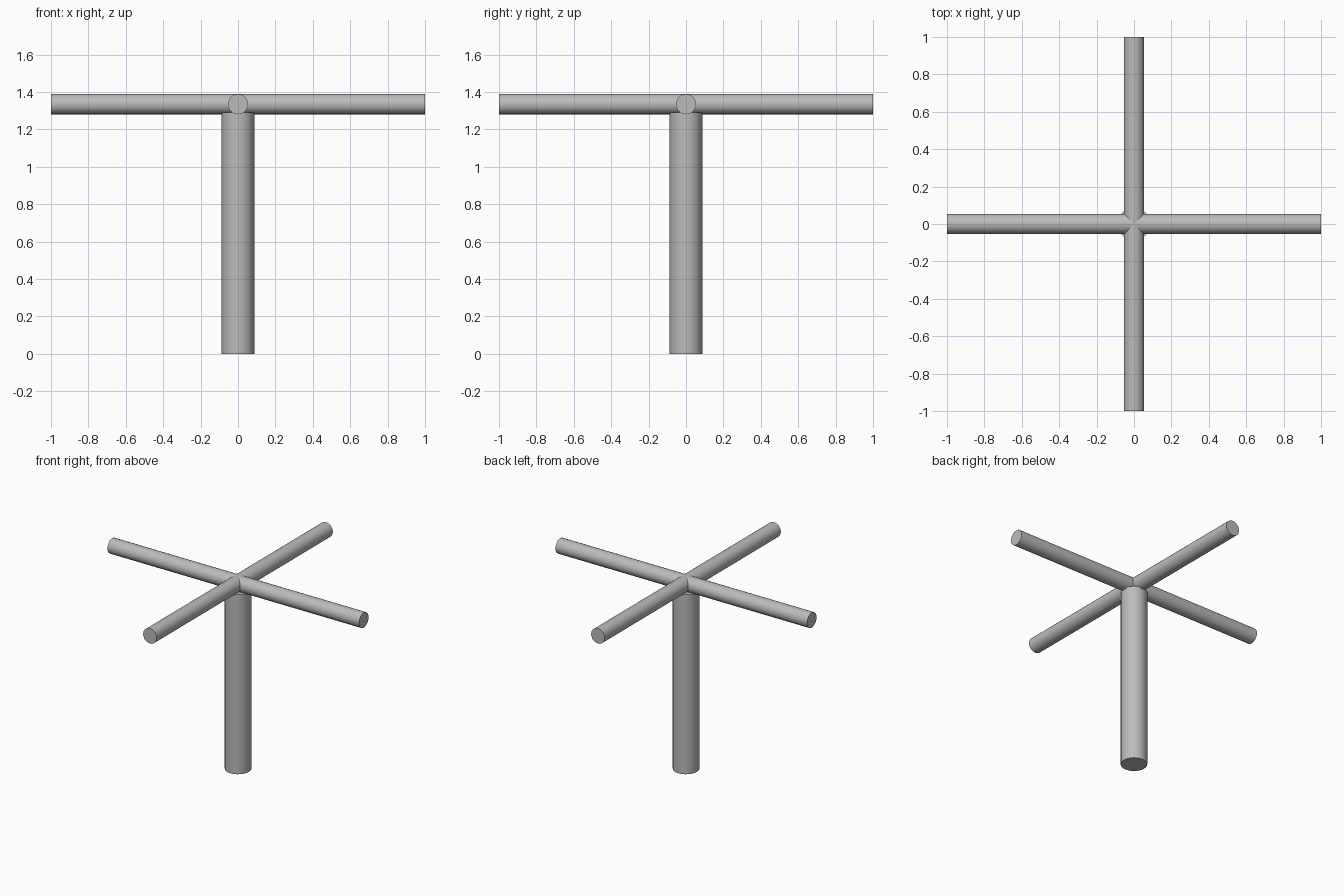
import bpy
from math import pi

cube = bpy.data.objects.get("Cube")
if cube:
    bpy.data.objects.remove(cube, do_unlink=True)

POST_RADIUS, POST_TOP = 0.087, 1.29
BAR_RADIUS, BAR_HEIGHT, BAR_LENGTH = 0.054, 1.335, 2.0

# Plain grey for the whole model
grey = bpy.data.materials.new("grey")
grey.use_nodes = True
grey.diffuse_color = (0.5, 0.5, 0.5, 1)
grey.node_tree.nodes["Principled BSDF"].inputs["Base Color"].default_value = grey.diffuse_color


def rod(name, radius, length, location, rotation=(0, 0, 0)):
    """Capped round rod with smooth sides and sharp rims."""
    bpy.ops.mesh.primitive_cylinder_add(vertices=24, radius=radius, depth=length,
                                        location=location, rotation=rotation)
    obj = bpy.context.object
    obj.name = name
    obj.data.materials.append(grey)
    bpy.ops.object.shade_smooth_by_angle(angle=pi / 6)
    return obj


# Upright post
rod("post", POST_RADIUS, POST_TOP, (0, 0, POST_TOP / 2))

# Two horizontal bars crossing above the post
rod("side_to_side_bar", BAR_RADIUS, BAR_LENGTH, (0, 0, BAR_HEIGHT), (0, pi / 2, 0))
rod("front_to_back_bar", BAR_RADIUS, BAR_LENGTH, (0, 0, BAR_HEIGHT), (pi / 2, 0, 0))
